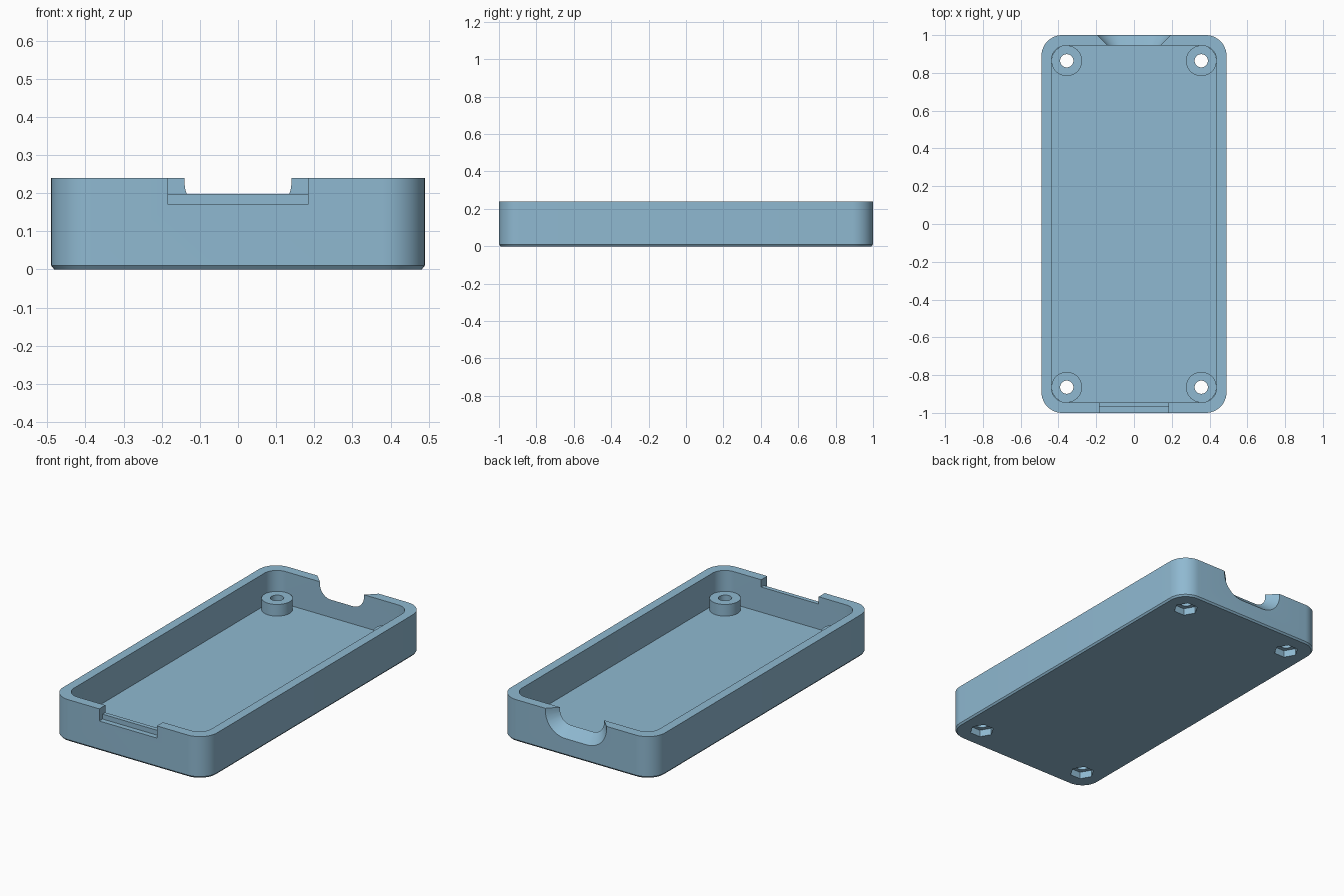
import bpy, bmesh, math

if "Cube" in bpy.data.objects:
    bpy.data.objects.remove(bpy.data.objects["Cube"])

blue = bpy.data.materials.new("dusty blue")
blue.diffuse_color = (0.275, 0.485, 0.638, 1)
blue.use_nodes = True
blue.node_tree.nodes["Principled BSDF"].inputs["Base Color"].default_value = blue.diffuse_color


def loft(name, loops):
    """Capped solid through matching closed loops of 3D points."""
    bm = bmesh.new()
    rings = [[bm.verts.new(p) for p in loop] for loop in loops]
    n = len(rings[0])
    for a, b in zip(rings, rings[1:]):
        for i in range(n):
            j = (i + 1) % n
            bm.faces.new((a[i], a[j], b[j], b[i]))
    bm.faces.new(rings[0][::-1])
    bm.faces.new(rings[-1])
    bmesh.ops.recalc_face_normals(bm, faces=bm.faces)
    mesh = bpy.data.meshes.new(name)
    bm.to_mesh(mesh)
    bm.free()
    mesh.materials.append(blue)
    obj = bpy.data.objects.new(name, mesh)
    bpy.context.collection.objects.link(obj)
    return obj


def arc(cx, cy, r, start, end, steps):
    return [(cx + r * math.cos(math.radians(start + (end - start) * i / steps)),
             cy + r * math.sin(math.radians(start + (end - start) * i / steps)))
            for i in range(steps + 1)]


def rounded_rect(hx, hy, r, z):
    pts = []
    for k, (sx, sy) in enumerate(((1, 1), (-1, 1), (-1, -1), (1, -1))):
        pts += arc(sx * (hx - r), sy * (hy - r), r, 90 * k, 90 * k + 90, 12)
    return [(x, y, z) for x, y in pts]


def column(name, x, y, r, z0, z1, sides):
    ring = arc(x, y, r, 0, 360, sides)[:-1]
    return loft(name, [[(px, py, z) for px, py in ring] for z in (z0, z1)])


def combine(target, tool, operation):
    mod = target.modifiers.new(operation.lower(), 'BOOLEAN')
    mod.operation = operation
    mod.solver = 'EXACT'
    mod.object = tool
    bpy.context.view_layer.objects.active = target
    bpy.ops.object.modifier_apply(modifier=mod.name)
    bpy.data.objects.remove(tool, do_unlink=True)


# Outer shell with a small bevel around the base
case = loft("case_tray", [rounded_rect(0.482, 0.992, 0.102, 0),
                          rounded_rect(0.49, 1.0, 0.11, 0.01),
                          rounded_rect(0.49, 1.0, 0.11, 0.24)])

# Cavity
combine(case, loft("cavity", [rounded_rect(0.438, 0.945, 0.08, z)
                              for z in (0.053, 0.4)]), 'DIFFERENCE')

# Screw bosses with through holes and hexagonal nut pockets
for sx in (-1, 1):
    for sy in (-1, 1):
        x, y = sx * 0.356, sy * 0.864
        combine(case, column("boss", x, y, 0.081, 0.03, 0.12, 48), 'UNION')
        combine(case, column("screw_hole", x, y, 0.035, -0.1, 0.3, 32), 'DIFFERENCE')
        combine(case, column("nut_pocket", x, y, 0.066, -0.1, 0.04, 6), 'DIFFERENCE')

# Stepped notch in the front wall
step = [(-1.05, 0.17), (-0.97, 0.17), (-0.97, 0.198),
        (-0.9, 0.198), (-0.9, 0.3), (-1.05, 0.3)]
combine(case, loft("front_notch", [[(x, y, z) for y, z in step]
                                   for x in (-0.183, 0.183)]), 'DIFFERENCE')


# Flared cable notch in the back wall
def slot(y, grow):
    r, h = 0.07 + grow, 0.07
    pts = [(-h - r, 0.3)] + arc(-h, 0.225, r, 180, 270, 10)
    pts += arc(h, 0.225, r, 270, 360, 10) + [(h + r, 0.3)]
    return [(x, y, z) for x, z in pts]


combine(case, loft("cable_notch", [slot(0.9, 0), slot(0.945, 0), slot(1.01, 0.065)]),
        'DIFFERENCE')

# Smooth rounded surfaces, keep edges crisp
bpy.ops.object.select_all(action='DESELECT')
case.select_set(True)
bpy.context.view_layer.objects.active = case
bpy.ops.object.shade_smooth_by_angle(angle=math.radians(25))
